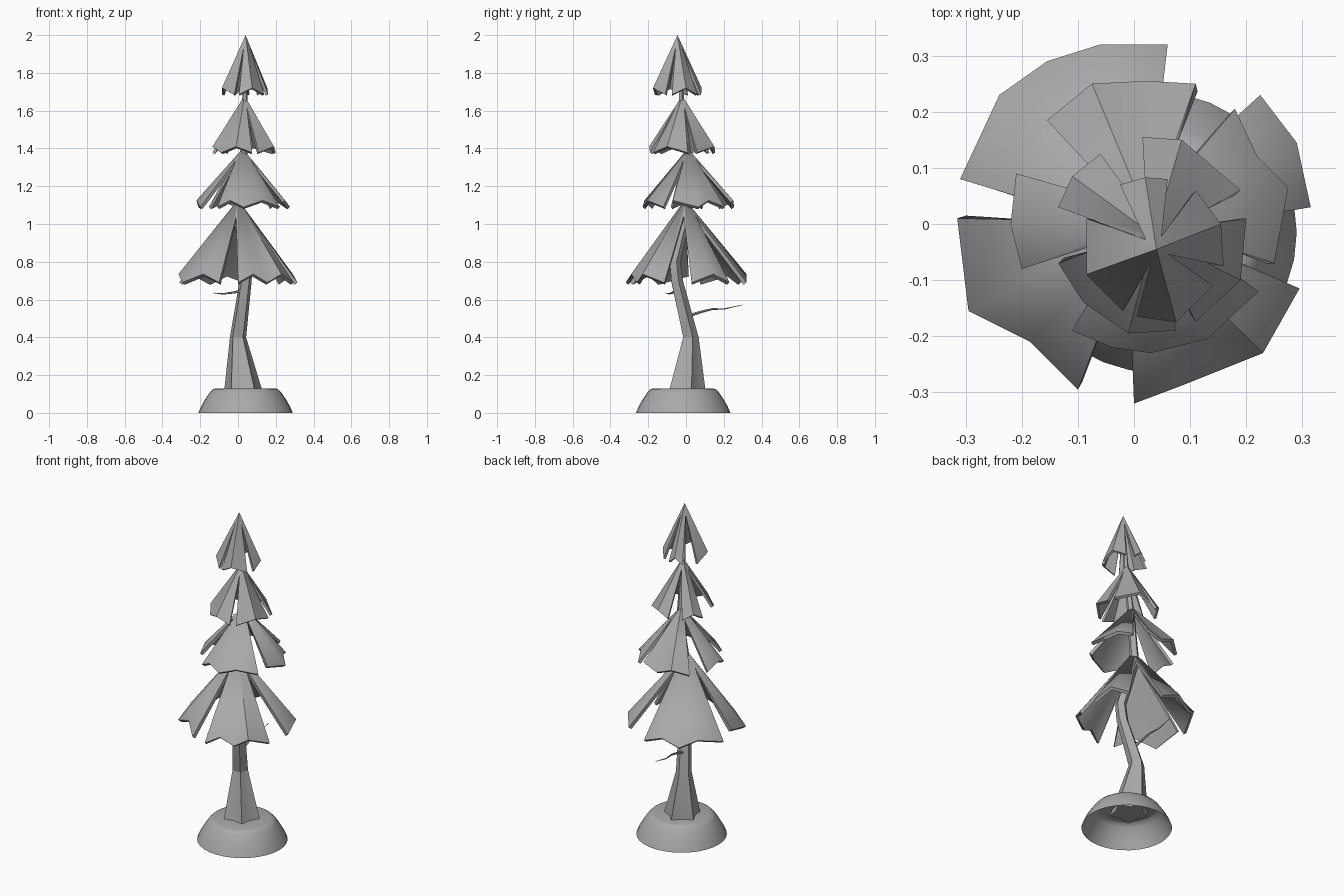
import bpy, bmesh, math
from mathutils import Vector

cube = bpy.data.objects.get("Cube")
if cube:
    bpy.data.objects.remove(cube)

grey = bpy.data.materials.new("plain grey")
grey.use_nodes = True
colour = (0.4, 0.4, 0.4, 1)
grey.diffuse_color = colour
grey.node_tree.nodes["Principled BSDF"].inputs["Base Color"].default_value = colour


def finish(name, bm, angle=30, thickness=0):
    """Turn a bmesh into a shaded object, optionally given thickness."""
    mesh = bpy.data.meshes.new(name)
    bm.to_mesh(mesh)
    bm.free()
    mesh.materials.append(grey)
    obj = bpy.data.objects.new(name, mesh)
    bpy.context.collection.objects.link(obj)
    bpy.ops.object.select_all(action="DESELECT")
    obj.select_set(True)
    bpy.context.view_layer.objects.active = obj
    if thickness:
        mod = obj.modifiers.new("thickness", "SOLIDIFY")
        mod.thickness = thickness
        mod.offset = -1
        # Applied first so that the rims get sharp edges too
        bpy.ops.object.modifier_apply(modifier=mod.name)
    bpy.ops.object.shade_smooth_by_angle(angle=math.radians(angle))


def skin(bm, rings, caps=True):
    """Bridge equal rings of points into a tube."""
    loops = [[bm.verts.new(p) for p in ring] for ring in rings]
    n = len(loops[0])
    for a, b in zip(loops, loops[1:]):
        for i in range(n):
            j = (i + 1) % n
            bm.faces.new((a[i], a[j], b[j], b[i]))
    if caps:
        bm.faces.new(loops[0][::-1])
    bm.faces.new(loops[-1])


def ring(x, y, z, r, n, valley=1.0, turn=0.0):
    pts = []
    for i in range(n):
        a = turn + math.tau * i / n
        k = r * (valley if i % 2 else 1)
        pts.append((x + k * math.cos(a), y + k * math.sin(a), z))
    return pts


def tier(name, apex, petals, low, high, thickness):
    """Drooping petals, clockwise from above, joined under a small cap."""
    bm = bmesh.new()
    top = Vector(apex)
    tip = bm.verts.new(top)
    rims = [[bm.verts.new((x, y, high if i % 2 else low)) for i, (x, y) in enumerate(petal)]
            for petal in petals]
    for p, rim in enumerate(rims):
        following = rims[(p + 1) % len(rims)]
        middle = (rim[-1].co + following[0].co) / 2
        notch = bm.verts.new(top.lerp(middle, 0.2))
        for a, b in zip(rim, rim[1:]):
            bm.faces.new((tip, b, a))
        bm.faces.new((tip, notch, rim[-1]))
        bm.faces.new((tip, following[0], notch))
    finish(name, bm, 50, thickness)


# Hollow earth mound
bm = bmesh.new()
profile = [(0.25, 0), (0.235, 0.035), (0.212, 0.075), (0.188, 0.11), (0.172, 0.126), (0.155, 0.13)]
skin(bm, [ring(0.04, -0.015, z, r, 32) for r, z in profile], caps=False)
finish("mound", bm, 40)

# Crooked trunk with fluted roots
bm = bmesh.new()
trunk = [(0.03, -0.005, 0.09, 0.112, 0.7), (0.0, 0.022, 0.4, 0.045, 0.8),
         (0.04, -0.05, 0.7, 0.034, 0.85), (0.045, -0.06, 0.8, 0.032, 0.85),
         (0.0, 0.005, 1.06, 0.028, 0.85), (0.03, 0.015, 1.32, 0.021, 0.85),
         (0.035, -0.02, 1.6, 0.016, 0.85), (0.04, -0.04, 1.9, 0.009, 0.85)]
skin(bm, [ring(x, y, z, r, 10, v, 0.3) for x, y, z, r, v in trunk])
finish("trunk", bm, 20)

# Foliage tiers from bottom to top
tier("bottom_foliage", (0, -0.005, 1.13), [
    [(-0.31, 0.08), (-0.24, 0.23), (-0.155, 0.29), (-0.06, 0.32), (0.06, 0.32)],
    [(0.225, 0.23), (0.29, 0.145), (0.315, 0.03)],
    [(0.295, -0.115), (0.23, -0.23), (0.155, -0.26), (0.08, -0.29), (0, -0.32)],
    [(-0.1, -0.295), (-0.185, -0.21), (-0.295, -0.155), (-0.315, 0.01)],
], 0.69, 0.735, 0.02)
tier("lower_middle_foliage", (0.025, 0.01, 1.4), [
    [(-0.155, 0.185), (-0.075, 0.25), (0.02, 0.255), (0.11, 0.25)],
    [(0.18, 0.205), (0.22, 0.12), (0.275, 0.065), (0.25, -0.07)],
    [(0.222, -0.12), (0.13, -0.205), (0.03, -0.23), (-0.04, -0.22), (-0.11, -0.19)],
    [(-0.2, -0.08), (-0.22, 0), (-0.21, 0.09)],
], 1.09, 1.125, 0.018)
tier("upper_middle_foliage", (0.035, -0.02, 1.68), [
    [(-0.135, 0.03), (-0.11, 0.085), (-0.06, 0.125)],
    [(0.015, 0.155), (0.085, 0.15), (0.19, 0.06)],
    [(0.2, 0.01), (0.19, -0.1), (0.11, -0.175)],
    [(0.075, -0.19), (-0.01, -0.195), (-0.09, -0.14), (-0.135, -0.07)],
], 1.378, 1.41, 0.016)
tier("top_foliage", (0.04, -0.045, 2), [
    [(-0.025, 0.07), (0.02, 0.083), (0.06, 0.08)],
    [(0.11, 0.06), (0.155, 0), (0.16, -0.075)],
    [(0.14, -0.11), (0.075, -0.175), (0.005, -0.165)],
    [(-0.02, -0.155), (-0.085, -0.09), (-0.085, 0.01)],
], 1.685, 1.72, 0.014)


# Bare twigs, tapering along bent paths
def twig(name, path):
    bm = bmesh.new()
    points = [Vector(p) for p in path]
    along = (points[-1] - points[0]).normalized()
    side = along.cross((0, 0, 1)).normalized()
    up = side.cross(along)
    rings = []
    for i, p in enumerate(points):
        r = 0.009 * (1 - 0.85 * i / (len(points) - 1))
        rings.append([p + side * r * math.cos(a) + up * r * math.sin(a)
                      for a in (math.tau * k / 5 for k in range(5))])
    skin(bm, rings)
    bmesh.ops.recalc_face_normals(bm, faces=bm.faces)
    finish(name, bm)


twig("front_twig", [(0.035, -0.045, 0.65), (-0.02, -0.07, 0.638), (-0.08, -0.09, 0.63), (-0.13, -0.11, 0.635)])
twig("back_twig", [(0.01, 0.0, 0.51), (0.005, 0.08, 0.535), (0, 0.14, 0.55),
                   (-0.005, 0.2, 0.55), (-0.005, 0.3, 0.572)])
